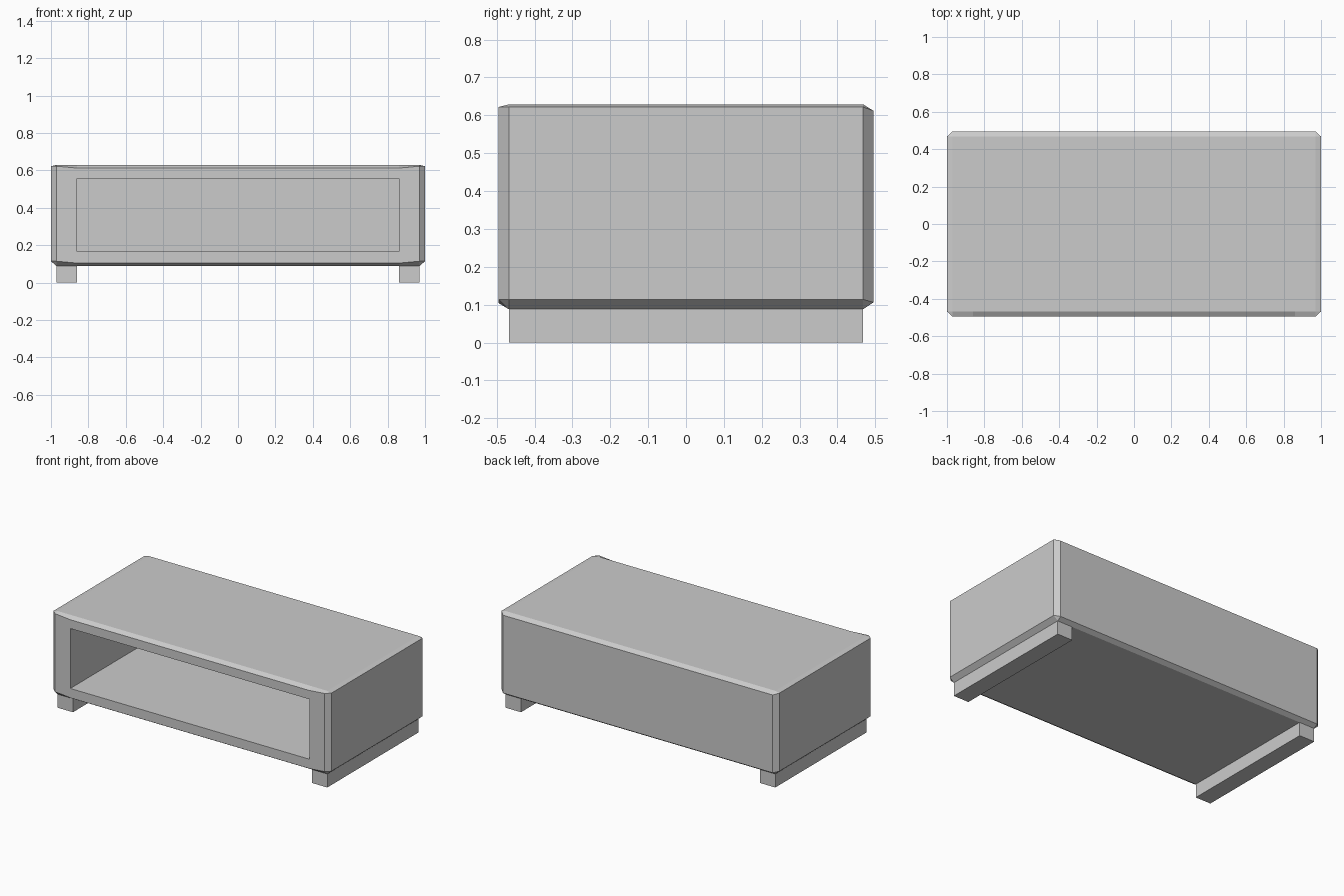
import bpy
import bmesh

if "Cube" in bpy.data.objects:
    bpy.data.objects.remove(bpy.data.objects["Cube"])

HX, HY = 1.0, 0.495        # outer half sizes of the body
FX, FY = 0.97, 0.468       # half sizes inside the chamfers
OX = 0.86                  # half width of the opening
OZ0, OZ1 = 0.165, 0.555    # opening bottom and top
BACK = 0.42                # inner face of the back wall


def make_object(name, bm):
    bmesh.ops.recalc_face_normals(bm, faces=bm.faces)
    mesh = bpy.data.meshes.new(name)
    bm.to_mesh(mesh)
    bm.free()
    obj = bpy.data.objects.new(name, mesh)
    bpy.context.collection.objects.link(obj)
    return obj


def outer_ring(bm, z_front, z_side, z_back):
    """Rectangle with cut corners; the front edge has two extra points."""
    pts = [(-FX, -HY, z_side), (-OX, -HY, z_front), (OX, -HY, z_front), (FX, -HY, z_side),
           (HX, -FY, z_side), (HX, FY, z_side),
           (FX, HY, z_back), (-FX, HY, z_back),
           (-HX, FY, z_side), (-HX, -FY, z_side)]
    return [bm.verts.new(p) for p in pts]


def cap(bm, z, ring):
    """Flat top or bottom, joined to the ring by chamfer faces."""
    c = [bm.verts.new(p) for p in
         [(-FX, -FY, z), (-OX, -FY, z), (OX, -FY, z), (FX, -FY, z), (FX, FY, z), (-FX, FY, z)]]
    bm.faces.new(c)
    match = [0, 1, 2, 3, 3, 4, 4, 5, 5, 0]
    for i in range(10):
        j = (i + 1) % 10
        a, b = c[match[i]], c[match[j]]
        bm.faces.new([ring[i], ring[j], b] + ([a] if a != b else []))


# Cabinet body: chamfered shell
bm = bmesh.new()
low = outer_ring(bm, 0.104, 0.114, 0.106)
top = outer_ring(bm, 0.612, 0.622, 0.612)
cap(bm, 0.088, low)
cap(bm, 0.629, top)
for i in range(3, 10):
    j = (i + 1) % 10
    bm.faces.new([low[i], low[j], top[j], top[i]])

# Front frame around the opening
rect = [(-OX, OZ0), (OX, OZ0), (OX, OZ1), (-OX, OZ1)]
f = [bm.verts.new((x, -HY, z)) for x, z in rect]
b = [bm.verts.new((x, BACK, z)) for x, z in rect]
bm.faces.new([low[0], low[1], f[0], f[3], top[1], top[0]])
bm.faces.new([low[2], low[3], top[3], top[2], f[2], f[1]])
bm.faces.new([low[1], low[2], f[1], f[0]])
bm.faces.new([f[3], f[2], top[2], top[1]])

# Open compartment
for i in range(4):
    j = (i + 1) % 4
    bm.faces.new([f[i], f[j], b[j], b[i]])
bm.faces.new(b)
make_object("cabinet_body", bm)

# Two foot rails running front to back
for name, side in (("left_foot_rail", -1), ("right_foot_rail", 1)):
    bm = bmesh.new()
    bmesh.ops.create_cube(bm, size=1)
    bmesh.ops.scale(bm, vec=(FX - OX, 2 * FY, 0.088), verts=bm.verts)
    bmesh.ops.translate(bm, vec=(side * (FX + OX) / 2, 0, 0.044), verts=bm.verts)
    make_object(name, bm)
